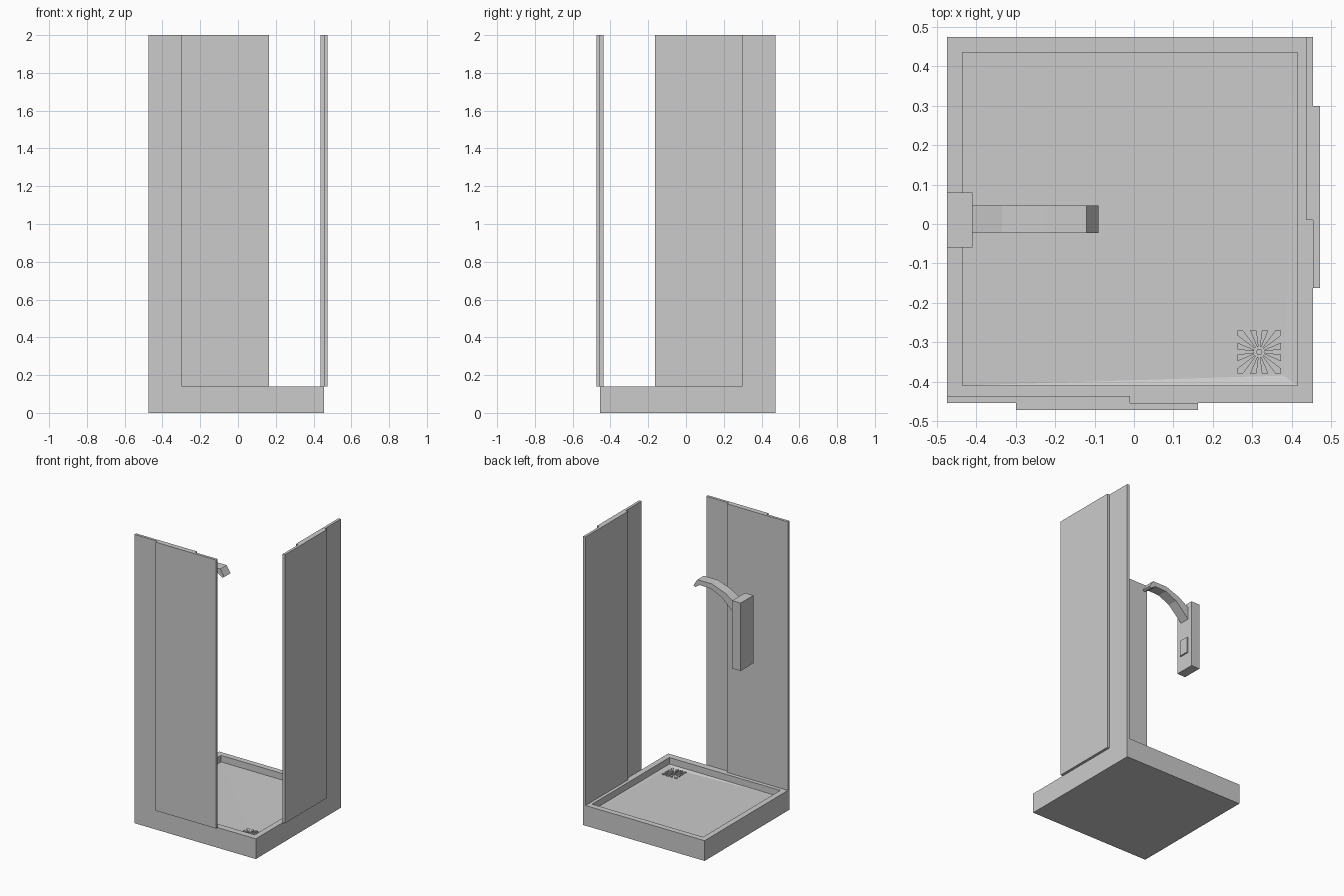
import bpy, bmesh, math

if "Cube" in bpy.data.objects:
    bpy.data.objects.remove(bpy.data.objects["Cube"])


def make(name, verts, faces):
    bm = bmesh.new()
    vs = [bm.verts.new(v) for v in verts]
    for f in faces:
        bm.faces.new([vs[i] for i in f])
    bmesh.ops.recalc_face_normals(bm, faces=bm.faces)
    me = bpy.data.meshes.new(name)
    bm.to_mesh(me)
    bm.free()
    ob = bpy.data.objects.new(name, me)
    bpy.context.collection.objects.link(ob)
    return ob


def prism(name, lower, upper):
    """Closed solid between two matching outlines."""
    n = len(lower)
    sides = [(i, (i + 1) % n, n + (i + 1) % n, n + i) for i in range(n)]
    return make(name, lower + upper, [tuple(range(n)), tuple(range(n, 2 * n))] + sides)


def rect(x0, x1, y0, y1, z):
    return [(x0, y0, z), (x1, y0, z), (x1, y1, z), (x0, y1, z)]


def box(name, x0, x1, y0, y1, z0, z1):
    return prism(name, rect(x0, x1, y0, y1, z0), rect(x0, x1, y0, y1, z1))


# Shower tray: outer shell, rim, recess walls and a floor falling to the drain corner
RIM, FLOOR = 0.14, 0.095
outer = (-0.475, 0.455, -0.455, 0.475)
inner = (-0.435, 0.415, -0.41, 0.435)
verts = (rect(*outer, 0) + rect(*outer, RIM) + rect(*inner, RIM)
         + rect(*inner, FLOOR) + [(0.38, -0.385, 0.085)])
faces = [(0, 1, 2, 3)]
for ring in (0, 4, 8):
    for i in range(4):
        j = (i + 1) % 4
        faces.append((ring + i, ring + j, ring + 4 + j, ring + 4 + i))
faces += [(12 + i, 12 + (i + 1) % 4, 16) for i in range(4)]
make("shower_tray", verts, faces)

# Glass panels: a fixed and a sliding one on the front, swapped across for the right side
for part, a0, a1, d0, d1 in (("fixed_panel", -0.475, -0.01, -0.455, -0.437),
                             ("sliding_panel", -0.30, 0.163, -0.473, -0.455)):
    box("front_" + part, a0, a1, d0, d1, RIM, 2.0)
    box("right_" + part, -d1, -d0, -a1, -a0, RIM, 2.0)

# Drain: radial fins trimmed to a square around a small hub
CX, CY, HALF = 0.318, -0.325, 0.055


def on_square(deg):
    c, s = math.cos(math.radians(deg)), math.sin(math.radians(deg))
    r = HALF / max(abs(c), abs(s))
    return CX + r * c, CY + r * s


for k in range(12):
    a = 15 + 30 * k
    outer_pts = [on_square(a - 8), on_square(a + 8)]
    if a % 90 == 45:
        outer_pts.insert(1, on_square(a))
    near = [(CX + 0.014 * math.cos(math.radians(a + d)),
             CY + 0.014 * math.sin(math.radians(a + d))) for d in (8, -8)]
    pts = outer_pts + near
    prism("drain_fin_%02d" % (k + 1), [(x, y, 0.08) for x, y in pts],
          [(x, y, 0.093) for x, y in pts])
hub = [(CX + 0.008 * math.cos(math.tau * i / 8), CY + 0.008 * math.sin(math.tau * i / 8))
       for i in range(8)]
prism("drain_hub", [(x, y, 0.08) for x, y in hub], [(x, y, 0.093) for x, y in hub])

# Shower column with control plate
box("shower_column", -0.475, -0.41, -0.06, 0.08, 1.165, 1.635)
box("control_plate", -0.412, -0.40, -0.023, 0.047, 1.275, 1.385)

# Curved spout arm, extruded from its side profile
profile = [(-0.415, 1.60), (-0.335, 1.652), (-0.23, 1.69), (-0.12, 1.69), (-0.09, 1.642),
           (-0.105, 1.635), (-0.14, 1.658), (-0.225, 1.655), (-0.31, 1.615), (-0.415, 1.515)]
prism("spout_arm", [(x, -0.023, z) for x, z in profile], [(x, 0.047, z) for x, z in profile])
